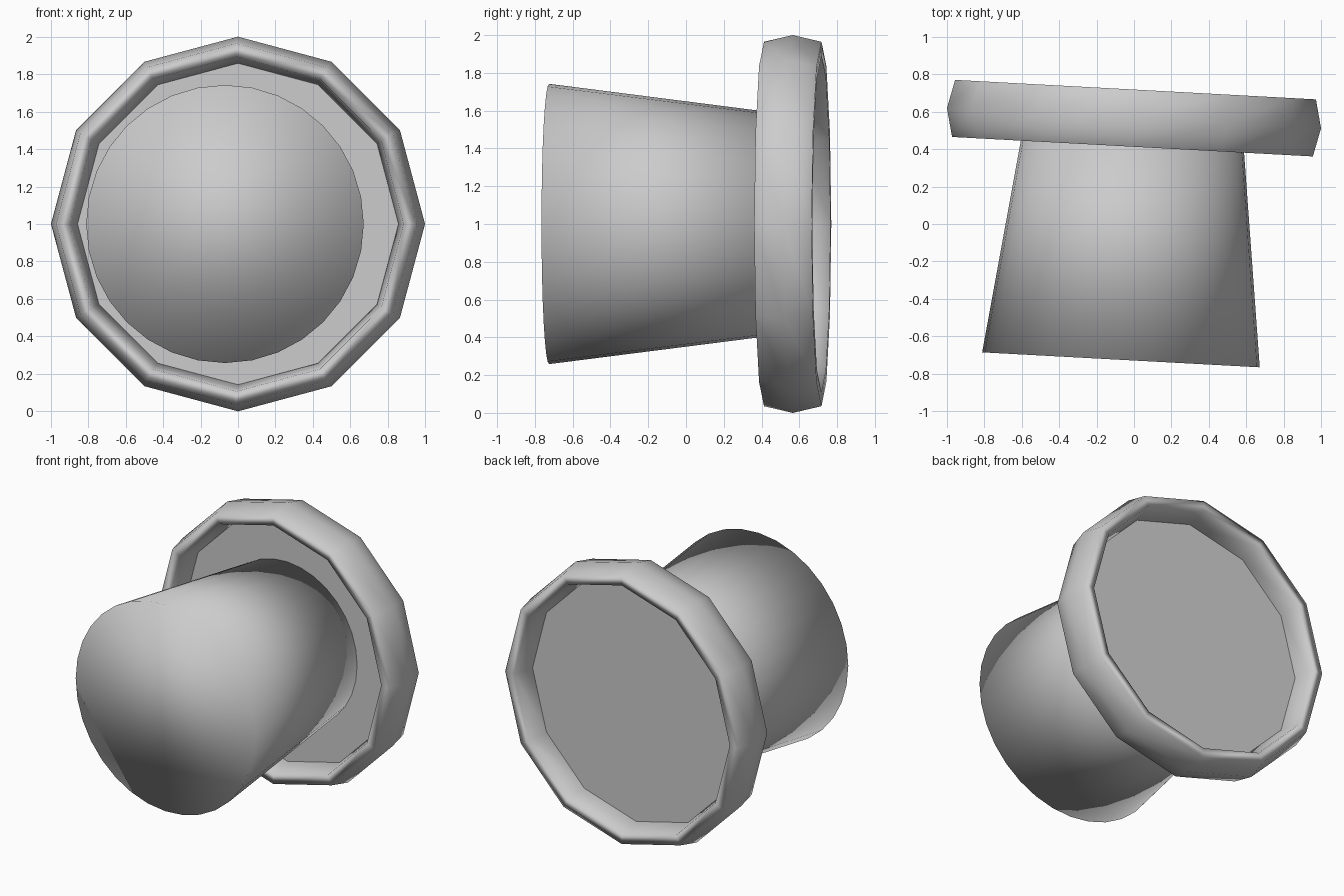
import bpy
from math import radians
from mathutils import Vector, Euler

if "Cube" in bpy.data.objects:
    bpy.data.objects.remove(bpy.data.objects["Cube"])

# Shared axis: local z points to the back, turned about 3 degrees
ROT = Euler((radians(-90), 0, radians(-3.09)))
CENTRE = Vector((0, 0.565, 1.0))


def at(d):
    return CENTRE + ROT.to_matrix() @ Vector((0, 0, d))


def finish(name, smooth):
    ob = bpy.context.object
    ob.name = ob.data.name = name
    if smooth:
        bpy.ops.object.shade_smooth()
    return ob


# Rim: 12-sided ring with a hexagonal section, stretched along the axis
bpy.ops.mesh.primitive_torus_add(major_segments=12, minor_segments=6,
                                 major_radius=0.929, minor_radius=0.071,
                                 location=at(0), rotation=ROT)
finish("rim", True).scale = (1, 1, 2.48)

# Flat plate filling the rim
bpy.ops.mesh.primitive_circle_add(vertices=12, radius=0.87, fill_type='NGON',
                                  location=at(0), rotation=ROT)
plate = finish("plate", False)
# first vertex lies on an axis, as on the rim
plate.data.update()

# Tapered body, wide end to the front, smooth shaded over its caps
FRONT, BACK = -1.292, -0.005
bpy.ops.mesh.primitive_cone_add(vertices=32, radius1=0.742, radius2=0.578,
                                depth=BACK - FRONT, end_fill_type='NGON',
                                location=at((FRONT + BACK) / 2), rotation=ROT)
finish("body", True)
